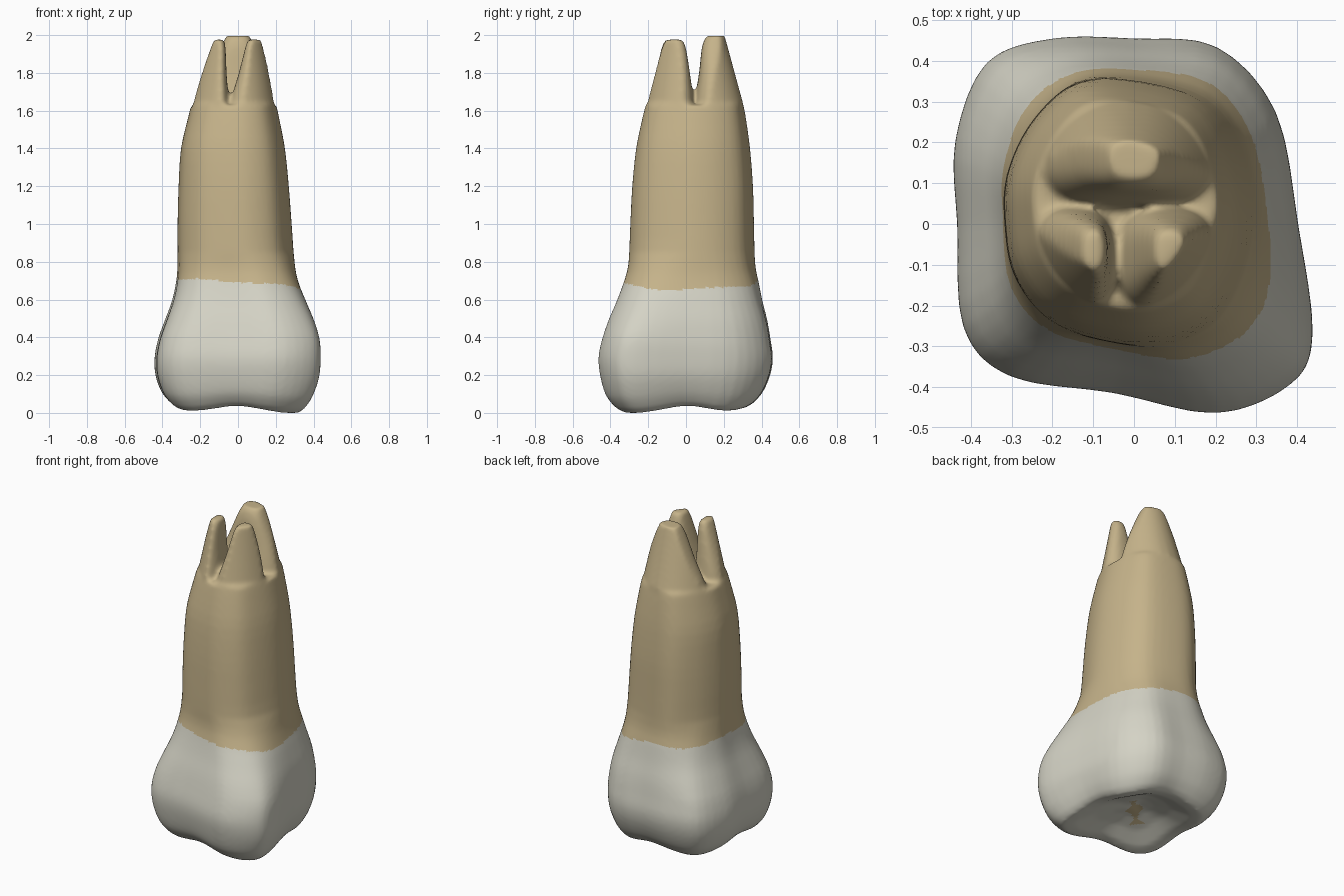
import bpy, bmesh, math
from mathutils import Vector

cube = bpy.data.objects.get("Cube")
if cube:
    bpy.data.objects.remove(cube, do_unlink=True)


def material(name, rgb):
    m = bpy.data.materials.new(name)
    m.use_nodes = True
    m.diffuse_color = (*rgb, 1)
    m.node_tree.nodes["Principled BSDF"].inputs["Base Color"].default_value = (*rgb, 1)
    return m


ivory = material("ivory enamel", (0.66, 0.65, 0.56))
tan = material("tan root", (0.56, 0.45, 0.255))

# Horizontal outlines of the crown and of the root trunk, matched point by point
CROWN = [(.40, 0), (.345, .28), (.2, .44), (0, .46), (-.2, .46), (-.36, .40), (-.435, .21),
         (-.43, 0), (-.415, -.25), (-.3, -.37), (-.05, -.41), (.2, -.46), (.38, -.39), (.435, -.27)]
TRUNK = [(.3, .03), (.27, .19), (.18, .31), (0, .36), (-.14, .35), (-.25, .25), (-.31, .12),
         (-.315, 0), (-.29, -.13), (-.2, -.24), (-.05, -.29), (.08, -.295), (.2, -.24), (.27, -.12)]
# Height, then left, right, front and back limits of the body
BODY = [(.04, -.36, .355, -.38, .36), (.1, -.405, .395, -.425, .407), (.2, -.437, .43, -.454, .445),
        (.3, -.442, .438, -.464, .46), (.4, -.423, .432, -.444, .447), (.5, -.387, .402, -.41, .43),
        (.6, -.35, .36, -.367, .405), (.7, -.328, .32, -.33, .385), (.8, -.32, .3, -.305, .366),
        (1, -.32, .285, -.295, .36), (1.2, -.315, .27, -.285, .355), (1.4, -.303, .25, -.265, .34),
        (1.55, -.27, .222, -.235, .32), (1.64, -.247, .203, -.213, .305)]
# Grinding surface: share of the lowest outline and height
BITE = [(.08, .12), (.25, .11), (.5, .08), (.76, .03), (.91, .018)]
# Each root: the same limits as the body
ROOTS = {
    "front_right": [(1.55, -.243, -.04, -.21, .045), (1.65, -.243, -.048, -.21, .04),
                    (1.8, -.194, -.06, -.173, .022), (1.94, -.144, -.066, -.135, 0),
                    (1.985, -.125, -.075, -.108, -.02)],
    "front_left": [(1.55, -.05, .2, -.21, .045), (1.65, -.042, .2, -.21, .04),
                   (1.8, .002, .174, -.173, .022), (1.94, .038, .137, -.135, 0),
                   (1.985, .052, .122, -.108, -.02)],
    "back": [(1.55, -.243, .2, .035, .303), (1.65, -.225, .195, .042, .303),
             (1.8, -.155, .15, .068, .267), (1.95, -.088, .085, .085, .237),
             (2.005, -.06, .06, .11, .22)],
}


def smooth_path(points, steps, closed):
    """Catmull-Rom curve through points of any dimension."""
    p = [Vector(q) for q in points]
    p = [p[-1]] + p + p[:2] if closed else [p[0]] + p + [p[-1]]
    out = []
    for a, b, c, d in zip(p, p[1:], p[2:], p[3:]):
        for k in range(steps):
            t = k / steps
            out.append(.5 * (2 * b + (c - a) * t + (2 * a - 5 * b + 4 * c - d) * t * t
                             + (3 * b - a - 3 * c + d) * t ** 3))
    return out if closed else out + [p[-1]]


def fit(loop, limits):
    """Stretch a loop to the given left, right, front and back limits."""
    x0, x1, y0, y1 = limits
    xs, ys = [v.x for v in loop], [v.y for v in loop]
    return [Vector((x0 + (x1 - x0) * (v.x - min(xs)) / (max(xs) - min(xs)),
                    y0 + (y1 - y0) * (v.y - min(ys)) / (max(ys) - min(ys)))) for v in loop]


def keep_inside(v, limits):
    """Pull a point back into the rounded trunk outline."""
    x0, x1, y0, y1 = limits
    center = Vector(((x0 + x1) / 2, (y0 + y1) / 2))
    d = v - center
    r = math.hypot(d.x * 2 / (x1 - x0), d.y * 2 / (y1 - y0))
    return center + d / max(r, 1)


def loft(bm, rings):
    rows = [[bm.verts.new(co) for co in ring] for ring in rings]
    n = len(rows[0])
    for low, high in zip(rows, rows[1:]):
        for i in range(n):
            j = (i + 1) % n
            bm.faces.new((low[i], low[j], high[j], high[i]))
    bm.faces.new(rows[0][::-1])
    bm.faces.new(rows[-1])


def cusp_lift(v, amount):
    """Raise the edge between the four corner cusps."""
    a = math.atan2(v.y, v.x)
    return amount * (.5 + .5 * math.cos(4 * a)) + .02 * (v.y - v.x)


bm = bmesh.new()
crown, trunk = smooth_path(CROWN, 4, True), smooth_path(TRUNK, 4, True)

# Crown and trunk
rings = []
base = fit(crown, BODY[0][1:])
for share, z in BITE:
    rings.append([(v.x * share, v.y * share, z + cusp_lift(v, .036 * share)) for v in base])
for z, *limits in smooth_path(BODY, 3, False):
    t = min(max((z - .42) / .45, 0), 1)
    loop = fit([a.lerp(b, t) for a, b in zip(crown, trunk)], limits)
    fade = max(0, 1 - z / .25)
    rings.append([(v.x, v.y, z + fade * cusp_lift(v, .032)) for v in loop])
loft(bm, rings)

# Three root tips, rounded off to the trunk where they spring from it
circle = []
for k in range(40):
    c, s = math.cos(k * math.tau / 40), math.sin(k * math.tau / 40)
    circle.append(Vector((math.copysign(abs(c) ** .72, c), math.copysign(abs(s) ** .72, s))))
for table in ROOTS.values():
    rings = []
    for z, *limits in smooth_path(table, 3, False):
        shrink = 1 - .9 * max(0, z - 1.64)
        outer = [value * shrink for value in BODY[-1][1:]]
        rings.append([(*keep_inside(v, outer), z) for v in fit(circle, limits)])
    loft(bm, rings)

bmesh.ops.recalc_face_normals(bm, faces=bm.faces)
mesh = bpy.data.meshes.new("tooth")
bm.to_mesh(mesh)
bm.free()
tooth = bpy.data.objects.new("tooth", mesh)
bpy.context.collection.objects.link(tooth)

# Fuse the parts into one soft skin
remesh = tooth.modifiers.new("fuse", "REMESH")
remesh.mode = "VOXEL"
remesh.voxel_size = .012
soften = tooth.modifiers.new("soften", "SMOOTH")
soften.factor = .5
soften.iterations = 8
bpy.context.view_layer.update()
graph = bpy.context.evaluated_depsgraph_get()
skin = bpy.data.meshes.new_from_object(tooth.evaluated_get(graph))
tooth.modifiers.clear()
tooth.data = skin

# Stand on the ground
low = min(v.co.z for v in skin.vertices)
for v in skin.vertices:
    v.co.z -= low

# Root colour above the gum line and in the pit of the grinding surface
skin.materials.clear()
skin.materials.append(ivory)
skin.materials.append(tan)
for f in skin.polygons:
    x, y, z = f.center
    angle = math.atan2(y, x)
    gum_line = .695 - .05 * x - .025 * max(0, math.cos(angle)) ** 2 + .006 * math.sin(5 * angle)
    along, across = -(x + y) * .707, (x - y) * .707
    pit = z < .3 and -.07 < along < .16 and abs(across) < .03 + .02 * math.sin(45 * along)
    f.material_index = 1 if z > gum_line or pit else 0
    f.use_smooth = True
